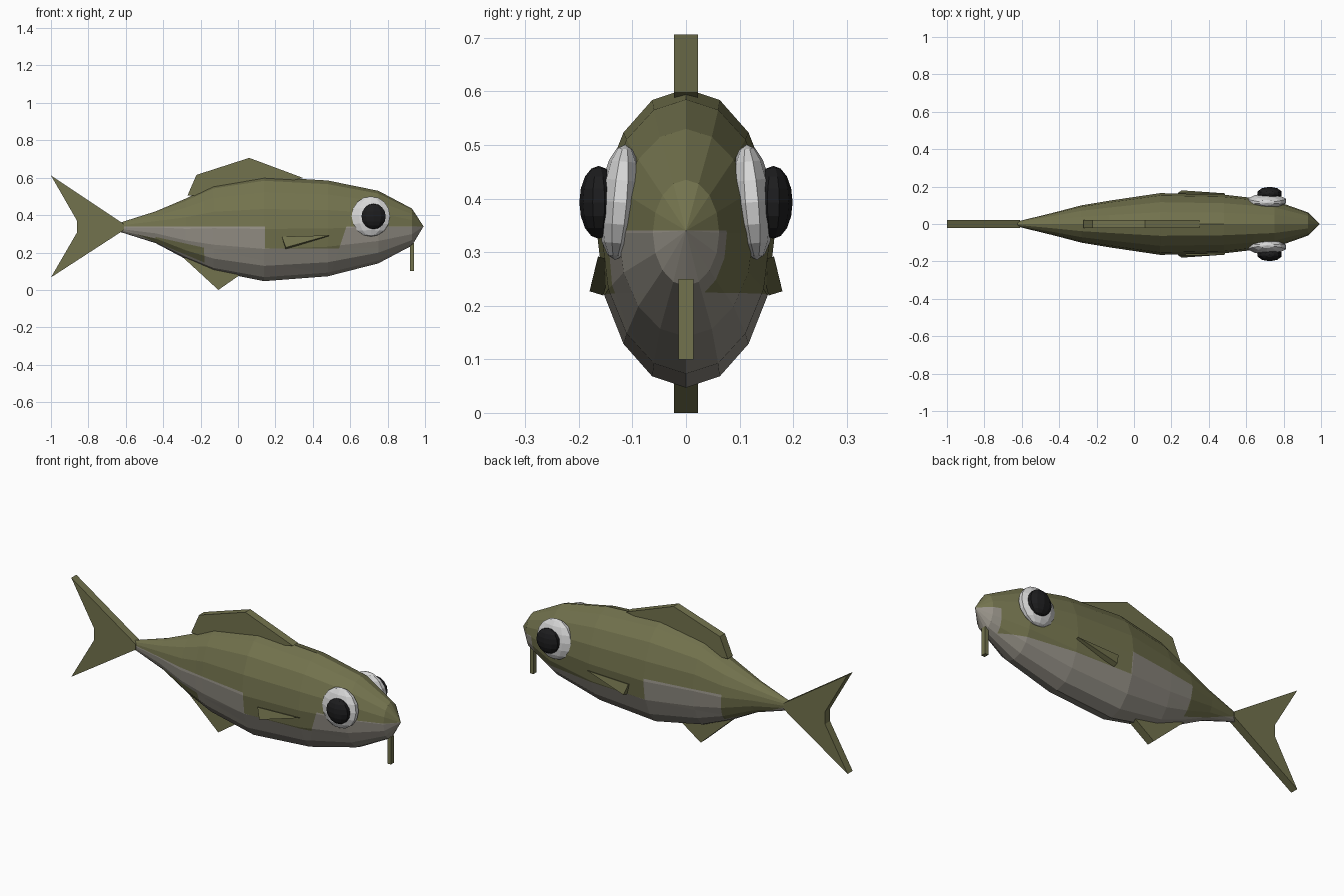
import bpy, bmesh
from math import sin, cos, pi, radians
from mathutils import Vector, Matrix

cube = bpy.data.objects.get("Cube")
if cube:
    bpy.data.objects.remove(cube, do_unlink=True)


def material(name, rgb):
    m = bpy.data.materials.new(name)
    m.use_nodes = True
    col = (*rgb, 1)
    m.diffuse_color = col
    m.node_tree.nodes["Principled BSDF"].inputs["Base Color"].default_value = col
    return m


OLIVE = material("olive", (0.17, 0.17, 0.075))
BELLY = material("belly grey", (0.30, 0.28, 0.24))
WHITE = material("eye white", (0.68, 0.68, 0.68))
BLACK = material("pupil black", (0.012, 0.012, 0.013))


def finish(name, bm, *mats):
    bmesh.ops.recalc_face_normals(bm, faces=bm.faces)
    me = bpy.data.meshes.new(name)
    bm.to_mesh(me)
    bm.free()
    for m in mats:
        me.materials.append(m)
    ob = bpy.data.objects.new(name, me)
    bpy.context.collection.objects.link(ob)
    return ob


# Body: rings of (x, bottom, top, half width)
SEG = 16
stations = [(-0.63, 0.31, 0.36, 0.012), (-0.44, 0.25, 0.42, 0.058),
            (-0.28, 0.165, 0.488, 0.1), (-0.13, 0.1, 0.56, 0.125),
            (0.14, 0.047, 0.605, 0.165), (0.48, 0.073, 0.585, 0.157),
            (0.75, 0.142, 0.53, 0.126), (0.93, 0.237, 0.435, 0.062)]
bm = bmesh.new()
rings = []
for x, lo, hi, w in stations:
    rings.append([bm.verts.new((x, w * sin(2 * pi * i / SEG),
                                (lo + hi) / 2 + (hi - lo) / 2 * cos(2 * pi * i / SEG)))
                  for i in range(SEG)])
nose = bm.verts.new((0.992, 0, 0.34))
for a, b in zip(rings, rings[1:]):
    for i in range(SEG):
        j = (i + 1) % SEG
        bm.faces.new((a[i], a[j], b[j], b[i]))
for i in range(SEG):
    bm.faces.new((rings[-1][i], rings[-1][(i + 1) % SEG], nose))
bm.faces.new(rings[0])


# Cut the colour borders into the skin along lines in side profile
def cut(side, p, q):
    faces = [f for f in bm.faces if side * f.calc_center_median().y >= 0]
    geom = set(faces)
    for f in faces:
        geom.update(f.edges)
        geom.update(f.verts)
    normal = Vector((p[1] - q[1], 0, q[0] - p[0]))
    bmesh.ops.bisect_plane(bm, geom=list(geom), dist=1e-5,
                           plane_co=(p[0], 0, p[1]), plane_no=normal)


def above(c, p, q):
    return c.z > p[1] + (q[1] - p[1]) * (c.x - p[0]) / (q[0] - p[0])


def before(c, p, q):
    return c.x < p[0] + (q[0] - p[0]) * (c.z - p[1]) / (q[1] - p[1])


BACK = ((-1, 0.34), (1, 0.34))
CHEEK = ((0, 0.22), (1, 0.225))
TAIL_TOP = ((-0.47, 0.29), (-0.2, 0.23))
TAIL_LOW = ((-0.47, 0.268), (-0.2, 0.155))
GILL = {-1: ((0.54, 0.22), (0.58, 0.34)), 1: ((0.88, 0.22), (0.89, 0.34))}
FLANK = ((0.145, 0.2), (0.145, 0.34))
TAIL_END = {-1: ((-0.18, 0.1), (-0.181, 0.3)), 1: ((-0.26, 0.1), (-0.285, 0.34))}
for side in (-1, 1):
    for line in (BACK, CHEEK, TAIL_LOW, GILL[side], FLANK, TAIL_END[side]):
        cut(side, *line)
cut(-1, *TAIL_TOP)

for f in bm.faces:
    c = f.calc_center_median()
    side = 1 if c.y > 0 else -1
    cheek = above(c, *CHEEK) and before(c, *GILL[side]) and not before(c, *FLANK)
    tail = before(c, *TAIL_END[side]) and above(c, *TAIL_LOW)
    if side < 0:
        tail = tail and not above(c, *TAIL_TOP) and c.x > -0.48
    f.material_index = 0 if above(c, *BACK) or cheek or tail else 1
finish("body", bm, OLIVE, BELLY)


# Fins: flat outlines given a thickness
def slab(name, points, offset):
    bm = bmesh.new()
    face = bm.faces.new([bm.verts.new(p) for p in points])
    out = bmesh.ops.extrude_face_region(bm, geom=[face], use_keep_orig=True)
    moved = [v for v in out["geom"] if isinstance(v, bmesh.types.BMVert)]
    bmesh.ops.translate(bm, verts=moved, vec=offset)
    return finish(name, bm, OLIVE)


def upright_fin(name, outline, half):
    slab(name, [(x, -half, z) for x, z in outline], (0, 2 * half, 0))


upright_fin("tail_fin", [(-0.61, 0.352), (-1, 0.612), (-0.862, 0.372),
                         (-0.862, 0.305), (-1, 0.067), (-0.61, 0.32)], 0.022)
upright_fin("dorsal_fin", [(-0.27, 0.505), (-0.222, 0.615), (0.06, 0.706),
                           (0.35, 0.598), (0.1, 0.55), (-0.15, 0.5)], 0.022)
upright_fin("belly_fin", [(-0.29, 0.17), (-0.105, 0), (0.01, 0.08),
                          (-0.1, 0.2)], 0.022)
upright_fin("chin_barbel", [(0.92, 0.1), (0.941, 0.1), (0.941, 0.25),
                            (0.92, 0.25)], 0.014)


# Mirrored side fins and eyes
def eyeball(name, x, y, z, r, depth, tilt, mat):
    bm = bmesh.new()
    bmesh.ops.create_uvsphere(bm, u_segments=10, v_segments=8, radius=1)
    m = (Matrix.Translation((x, y, z)) @ Matrix.Rotation(tilt, 4, 'X')
         @ Matrix.Diagonal((r, depth, r, 1)))
    bmesh.ops.transform(bm, matrix=m, verts=bm.verts)
    finish(name, bm, mat)


for side, label in ((-1, "near"), (1, "far")):
    slab("side_fin_" + label, [(0.235, side * 0.166, 0.285), (0.487, side * 0.164, 0.292),
                               (0.255, side * 0.18, 0.227)], (0, -side * 0.026, -0.008))
    eyeball("eye_" + label, 0.71, side * 0.123, 0.393, 0.108, 0.039,
            side * radians(5), WHITE)
    eyeball("pupil_" + label, 0.725, side * 0.163, 0.393, 0.068, 0.036, 0, BLACK)
